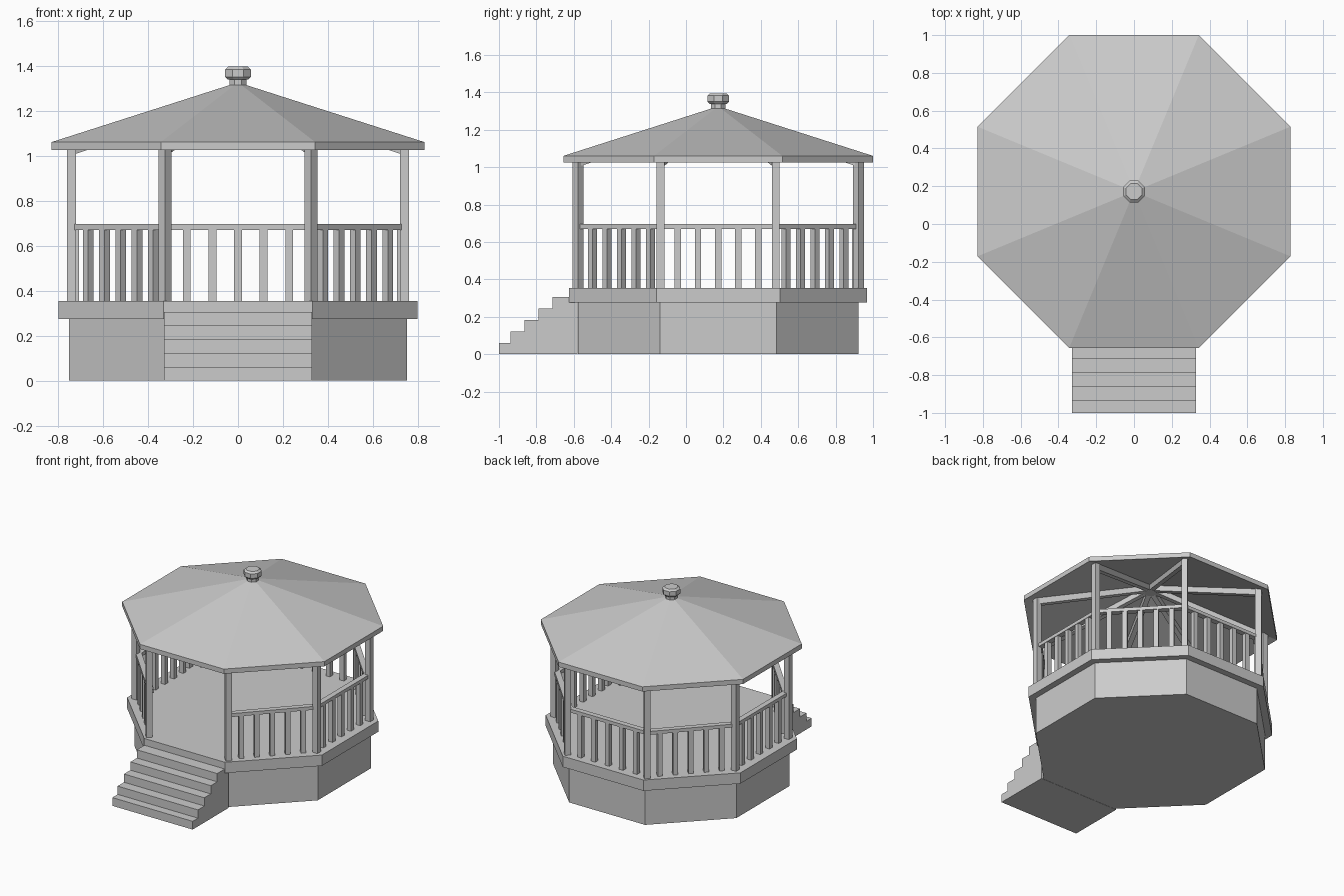
import bpy
import bmesh
from math import cos, pi, sin
from mathutils import Matrix, Vector

if "Cube" in bpy.data.objects:
    bpy.data.objects.remove(bpy.data.objects["Cube"], do_unlink=True)

CY = 0.172        # pavilion centre in y; the stairs take up the front
FLOOR = 0.355
RAIL = 0.67
EAVE = 1.025

grey = bpy.data.materials.new("plain_grey")
grey.use_nodes = True
grey.diffuse_color = (0.6, 0.6, 0.6, 1)
grey.node_tree.nodes["Principled BSDF"].inputs["Base Color"].default_value = (0.6, 0.6, 0.6, 1)


def finish(name, bm):
    bmesh.ops.recalc_face_normals(bm, faces=bm.faces)
    mesh = bpy.data.meshes.new(name)
    bm.to_mesh(mesh)
    bm.free()
    mesh.materials.append(grey)
    obj = bpy.data.objects.new(name, mesh)
    bpy.context.collection.objects.link(obj)
    return obj


def octagon_stack(name, rings):
    """Eight-sided solid through (apothem, z) rings; apothem 0 is a point."""
    bm = bmesh.new()
    loops = []
    for apothem, z in rings:
        if apothem == 0:
            loops.append([bm.verts.new((0, CY, z))] * 8)
            continue
        r = apothem / cos(pi / 8)
        angles = [(k + 0.5) * pi / 4 for k in range(8)]
        loops.append([bm.verts.new((r * cos(a), CY + r * sin(a), z)) for a in angles])
    for low, high in zip(loops, loops[1:]):
        for k in range(8):
            n = (k + 1) % 8
            bm.faces.new(list(dict.fromkeys((low[k], low[n], high[n], high[k]))))
    for loop in (loops[0], loops[-1]):
        if loop[0] is not loop[1]:
            bm.faces.new(loop)
    return finish(name, bm)


def beam(name, a, b, width, height):
    """Box from a to b, with its width kept level."""
    a, b = Vector(a), Vector(b)
    along = (b - a).normalized()
    side = Vector((0, 0, 1)).cross(along).normalized()
    up = along.cross(side)
    turn = Matrix((along, side, up)).transposed().to_4x4()
    size = Matrix.Diagonal(((b - a).length, width, height, 1))
    bm = bmesh.new()
    bmesh.ops.create_cube(bm, size=1, matrix=Matrix.Translation((a + b) / 2) @ turn @ size)
    return finish(name, bm)


def upright(name, x, y, z0, z1, width, angle):
    bm = bmesh.new()
    place = Matrix.Translation((x, y, (z0 + z1) / 2)) @ Matrix.Rotation(angle, 4, 'Z')
    bmesh.ops.create_cube(bm, size=1, matrix=place @ Matrix.Diagonal((width, width, z1 - z0, 1)))
    return finish(name, bm)


# Plinth, floor, hollow roof, finial
octagon_stack("plinth", [(0.75, 0), (0.75, 0.275)])
octagon_stack("floor_slab", [(0.797, 0.275), (0.797, FLOOR)])
octagon_stack("roof", [(0, 1.29), (0.828, EAVE), (0.828, 1.06), (0, 1.325)])
octagon_stack("roof_hub", [(0.04, 1.235), (0.04, 1.3)])
octagon_stack("finial_neck", [(0.038, 1.30), (0.038, 1.345)])
octagon_stack("finial_cap", [(0.046, 1.338), (0.057, 1.35), (0.057, 1.383), (0.043, 1.395)])

# Stairs: one stepped side profile extruded across
riser, tread, nose = 0.061, 0.075, 0.062
profile = [(-0.58, 0), (-1.0, 0)]
y = -1.0
for step in range(1, 6):
    profile.append((y, step * riser))
    y += nose if step == 1 else tread
    profile.append((y, step * riser))
profile.append((-0.58, 5 * riser))
bm = bmesh.new()
face = bm.faces.new([bm.verts.new((-0.329, py, pz)) for py, pz in profile])
moved = bmesh.ops.extrude_face_region(bm, geom=[face])["geom"]
bmesh.ops.translate(bm, vec=(0.658, 0, 0),
                    verts=[v for v in moved if isinstance(v, bmesh.types.BMVert)])
finish("stairs", bm)

# Posts, in order around the floor from the front left corner
front, side = (0.325, 0.75), (0.74, 0.308)
corners = []
for sx, sy, order in ((1, -1, 1), (1, 1, -1), (-1, 1, 1), (-1, -1, -1)):
    for px, py in (front, side)[::order]:
        corners.append((sx * px, CY + sy * py))
        angle = pi / 4 if px == front[0] else 0
        upright("post", *corners[-1], FLOOR, 1.05, 0.041, angle)

# Rafters from the hub to each post
for x, y in corners:
    beam("rafter", (x * 0.03, CY + (y - CY) * 0.03, 1.267), (x, y, 1.03), 0.035, 0.05)

# Railings on every side but the entrance
for (ax, ay), (bx, by) in zip(corners, corners[1:]):
    a, b = Vector((ax, ay - CY, 0)) * 0.978, Vector((bx, by - CY, 0)) * 0.978
    a.y += CY
    b.y += CY
    lift = Vector((0, 0, RAIL + 0.0125))
    beam("hand_rail", a + lift, b + lift, 0.04, 0.025)
    d = b - a
    for k in range(-2, 3):
        p = (a + b) / 2 + d * k / 5.6
        upright("baluster", p.x, p.y, FLOOR, RAIL, 0.034, Vector((d.x, d.y)).angle_signed(Vector((1, 0))))
